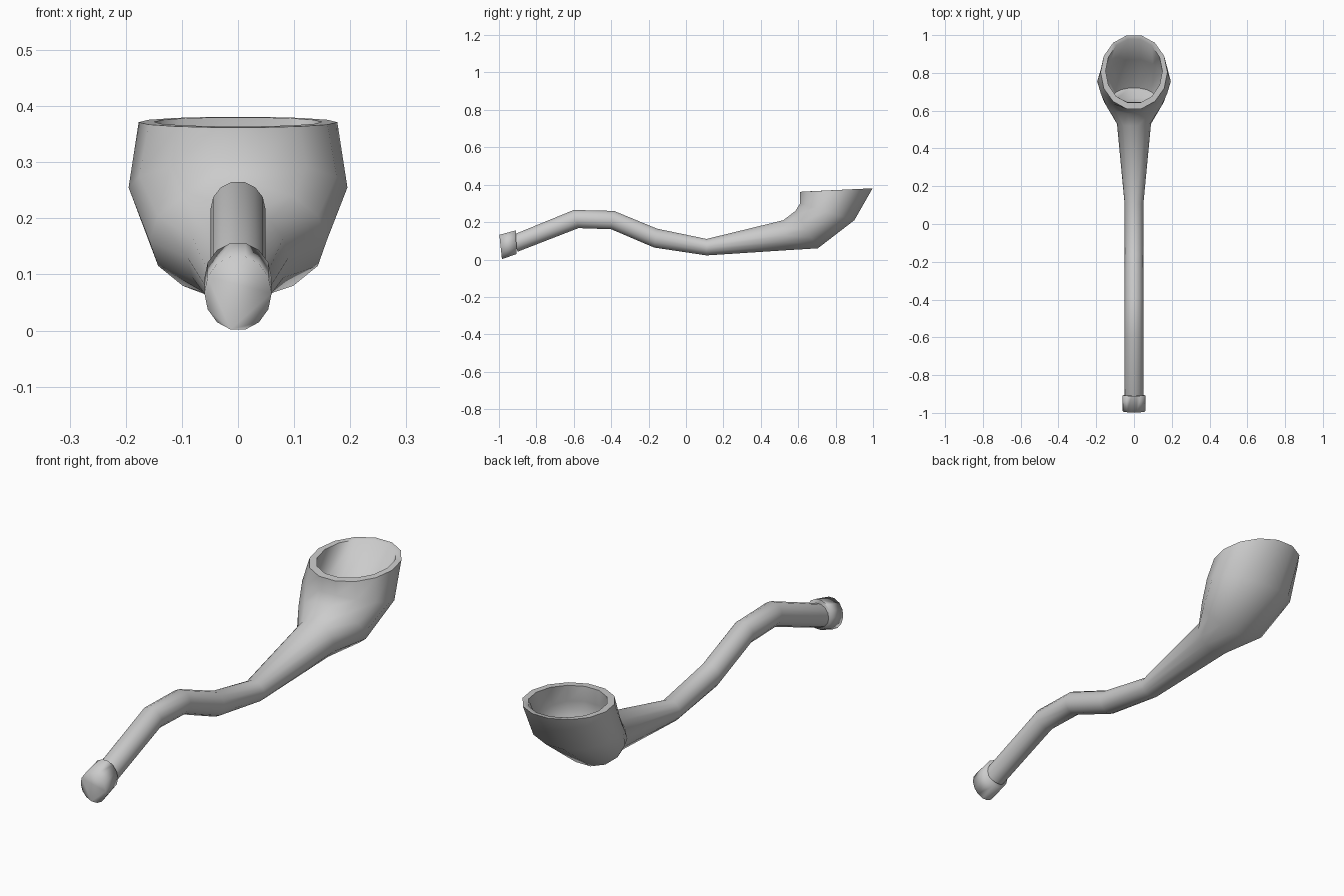
import bpy, bmesh
from math import sin, cos, pi, radians
from mathutils import Vector

if "Cube" in bpy.data.objects:
    bpy.data.objects.remove(bpy.data.objects["Cube"])

SIDES = 14


def loft(name, sections, angle):
    """Skin 14-sided rings; each is (top y, top z, bottom y, bottom z, half width)."""
    bm = bmesh.new()
    rings = []
    for ty, tz, by, bz, hw in sections:
        top, bottom = Vector((0, ty, tz)), Vector((0, by, bz))
        mid, half = (top + bottom) / 2, (top - bottom) / 2
        ring = []
        for i in range(SIDES):
            a = 2 * pi * (i + 0.5) / SIDES
            co = mid + half * (cos(a) / cos(pi / SIDES)) + Vector((hw * sin(a), 0, 0))
            ring.append(bm.verts.new(co))
        rings.append(ring)
    for r, s in zip(rings, rings[1:]):
        for i in range(SIDES):
            j = (i + 1) % SIDES
            bm.faces.new((r[i], r[j], s[j], s[i]))
    bm.faces.new(rings[0])
    bm.faces.new(rings[-1])
    bmesh.ops.recalc_face_normals(bm, faces=bm.faces)
    mesh = bpy.data.meshes.new(name)
    bm.to_mesh(mesh)
    bm.free()
    obj = bpy.data.objects.new(name, mesh)
    bpy.context.collection.objects.link(obj)
    bpy.ops.object.select_all(action='DESELECT')
    obj.select_set(True)
    bpy.context.view_layer.objects.active = obj
    bpy.ops.object.shade_smooth_by_angle(angle=radians(angle))
    return obj


# Curved stem flaring into the hollow bowl, one continuous skin
loft("stem_and_bowl", [
    (-0.93, 0.130, -0.90, 0.042, 0.049),
    (-0.60, 0.265, -0.575, 0.168, 0.049),
    (-0.385, 0.260, -0.40, 0.162, 0.049),
    (-0.155, 0.165, -0.17, 0.064, 0.049),
    (0.11, 0.110, 0.11, 0.022, 0.050),
    (0.52, 0.210, 0.54, 0.050, 0.090),
    (0.585, 0.260, 0.705, 0.060, 0.158),
    (0.61, 0.300, 0.90, 0.210, 0.195),
    (0.61, 0.362, 0.998, 0.381, 0.177),
    # inside of the bowl
    (0.642, 0.364, 0.978, 0.380, 0.150),
    (0.645, 0.300, 0.87, 0.225, 0.160),
    (0.63, 0.235, 0.72, 0.120, 0.110),
], 65)

# Collar at the mouth end
loft("mouthpiece", [
    (-0.998, 0.132, -0.984, 0.002, 0.060),
    (-0.910, 0.156, -0.905, 0.030, 0.060),
], 100)
